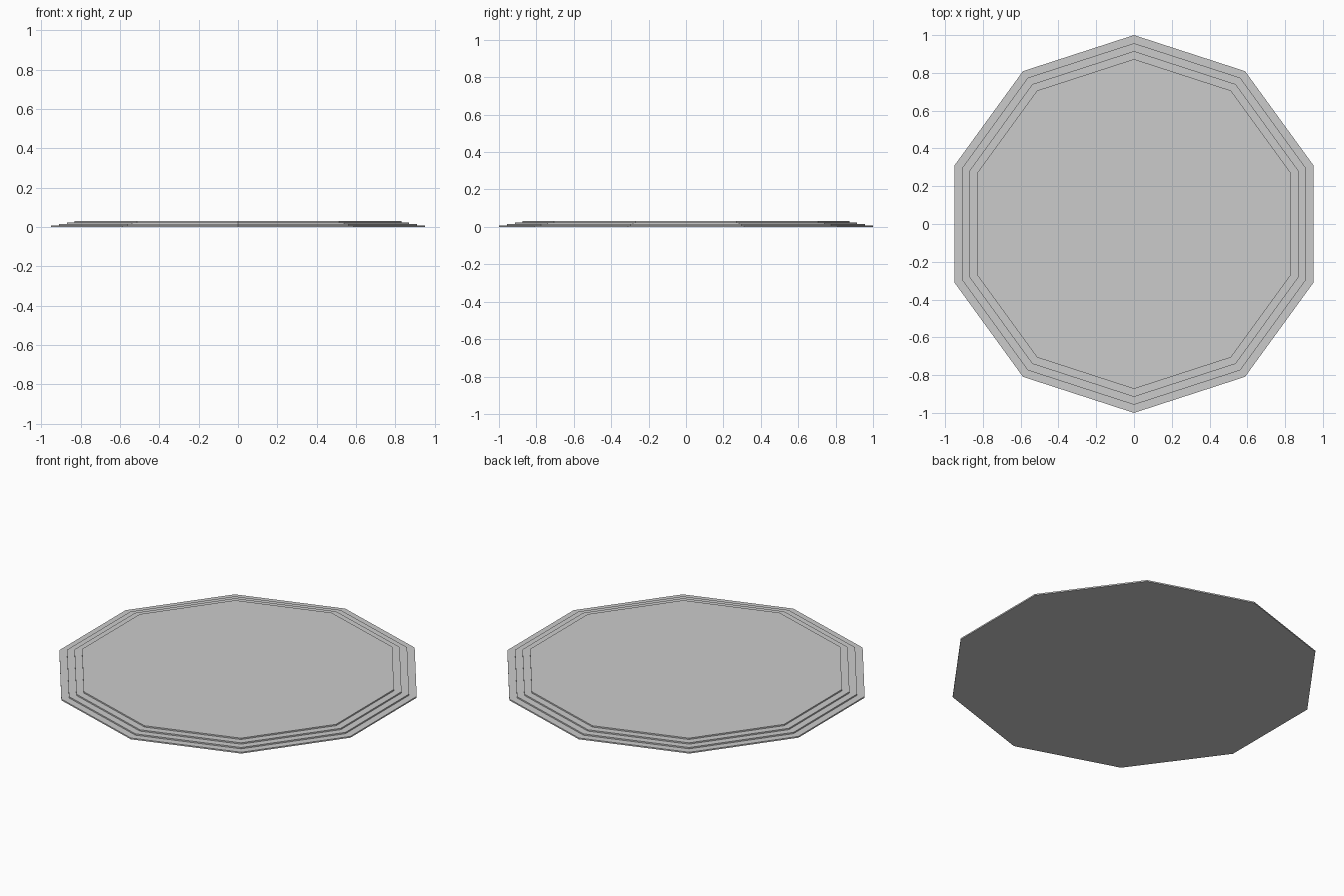
import bpy, bmesh, math

if "Cube" in bpy.data.objects:
    bpy.data.objects.remove(bpy.data.objects["Cube"])

SIDES = 10
STEP_HEIGHT = 0.008
RADII = [1.0, 0.957, 0.915, 0.873]


def ring(bm, radius, z):
    # Ten-sided ring with a corner on the y axis
    verts = []
    for i in range(SIDES):
        a = math.pi / 2 + 2 * math.pi * i / SIDES
        verts.append(bm.verts.new((radius * math.cos(a), radius * math.sin(a), z)))
    return verts


# Stepped platform: risers and treads as one closed shell
bm = bmesh.new()
rings = []
for level, radius in enumerate(RADII):
    rings.append(ring(bm, radius, level * STEP_HEIGHT))
    rings.append(ring(bm, radius, (level + 1) * STEP_HEIGHT))

for low, high in zip(rings, rings[1:]):
    for i in range(SIDES):
        j = (i + 1) % SIDES
        bm.faces.new((low[i], low[j], high[j], high[i]))

# Underside and top floor
bm.faces.new(list(reversed(rings[0])))
bm.faces.new(rings[-1])
bmesh.ops.recalc_face_normals(bm, faces=bm.faces)

mesh = bpy.data.meshes.new("stepped_platform")
bm.to_mesh(mesh)
bm.free()
platform = bpy.data.objects.new("stepped_platform", mesh)
bpy.context.collection.objects.link(platform)
